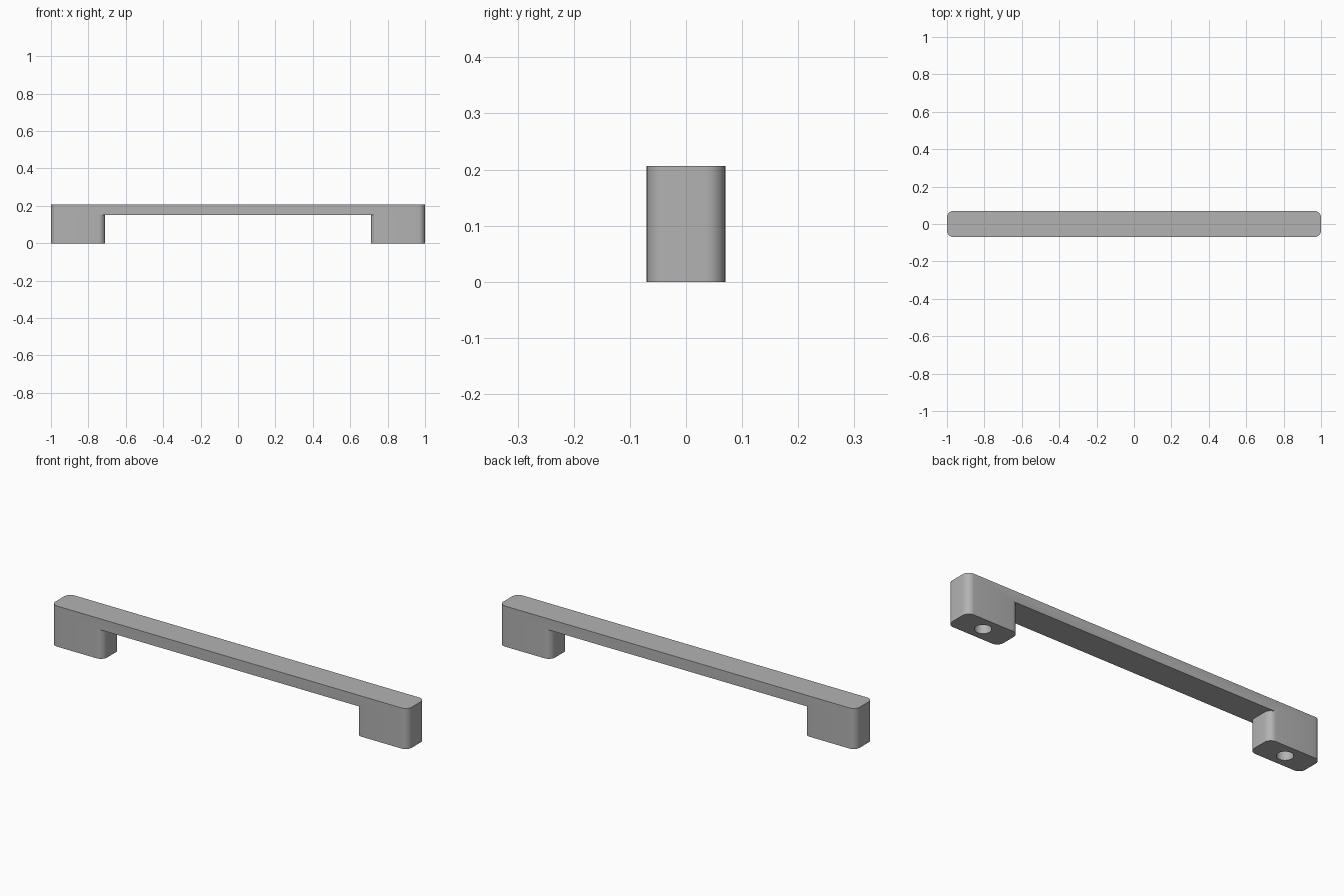
import bpy
import bmesh
from math import cos, sin, pi

cube = bpy.data.objects.get("Cube")
if cube:
    bpy.data.objects.remove(cube, do_unlink=True)

LENGTH, DEPTH, HEIGHT = 2.0, 0.14, 0.206
BAR_BOTTOM = 0.15      # underside of the grip
FOOT_INNER = 0.71      # inner end of each foot
RADIUS = 0.035         # rounded vertical corners
HOLE_X, HOLE_R, HOLE_TOP = 0.855, 0.038, 0.14
STEPS = 8

metal = bpy.data.materials.new("satin grey metal")
metal.use_nodes = True
grey = (0.45, 0.45, 0.45, 1.0)
metal.diffuse_color = grey
metal.node_tree.nodes["Principled BSDF"].inputs["Base Color"].default_value = grey


def arc(cx, cy, r, start, end, steps=STEPS):
    return [(cx + r * cos(start + (end - start) * i / steps),
             cy + r * sin(start + (end - start) * i / steps))
            for i in range(steps + 1)]


def prism(name, outline, z0, z1):
    """Extrude a plan outline between two heights."""
    bm = bmesh.new()
    face = bm.faces.new([bm.verts.new((x, y, z0)) for x, y in outline])
    top = bmesh.ops.extrude_face_region(bm, geom=[face])["geom"]
    for v in top:
        if isinstance(v, bmesh.types.BMVert):
            v.co.z = z1
    bmesh.ops.recalc_face_normals(bm, faces=bm.faces)
    mesh = bpy.data.meshes.new(name)
    bm.to_mesh(mesh)
    bm.free()
    obj = bpy.data.objects.new(name, mesh)
    bpy.context.collection.objects.link(obj)
    mesh.materials.append(metal)
    return obj


# Full rounded block
cx, cy = LENGTH / 2 - RADIUS, DEPTH / 2 - RADIUS
outline = []
for k, (sx, sy) in enumerate([(1, 1), (-1, 1), (-1, -1), (1, -1)]):
    outline += arc(sx * cx, sy * cy, RADIUS, k * pi / 2, (k + 1) * pi / 2)
handle = prism("pull_handle", outline, 0, HEIGHT)

# Gap below the grip, flaring round the inner corners of the feet
gx = FOOT_INNER + RADIUS
quarter = arc(gx, cy, RADIUS, pi, pi / 2)
side = [(x, -y) for x, y in reversed(quarter)] + quarter
side = [(gx, -DEPTH)] + side + [(gx, DEPTH)]
gap = prism("gap_cutter", side + [(-x, -y) for x, y in side], -0.1, BAR_BOTTOM)

# Screw holes in the feet
cutters = [gap]
for name, s in (("left", 1), ("right", -1)):
    circle = arc(s * HOLE_X, 0, HOLE_R, 0, 2 * pi, 32)[:-1]
    cutters.append(prism(name + "_hole_cutter", circle, -0.1, HOLE_TOP))

bpy.context.view_layer.objects.active = handle
for cutter in cutters:
    cutter.hide_render = True
    mod = handle.modifiers.new(cutter.name, 'BOOLEAN')
    mod.operation = 'DIFFERENCE'
    mod.solver = 'EXACT'
    mod.object = cutter
    bpy.ops.object.modifier_apply(modifier=mod.name)
for cutter in cutters:
    bpy.data.objects.remove(cutter, do_unlink=True)

# Smooth rounded corners, crisp edges elsewhere
bpy.ops.object.select_all(action='DESELECT')
handle.select_set(True)
bpy.ops.object.shade_smooth_by_angle(angle=pi / 6)
